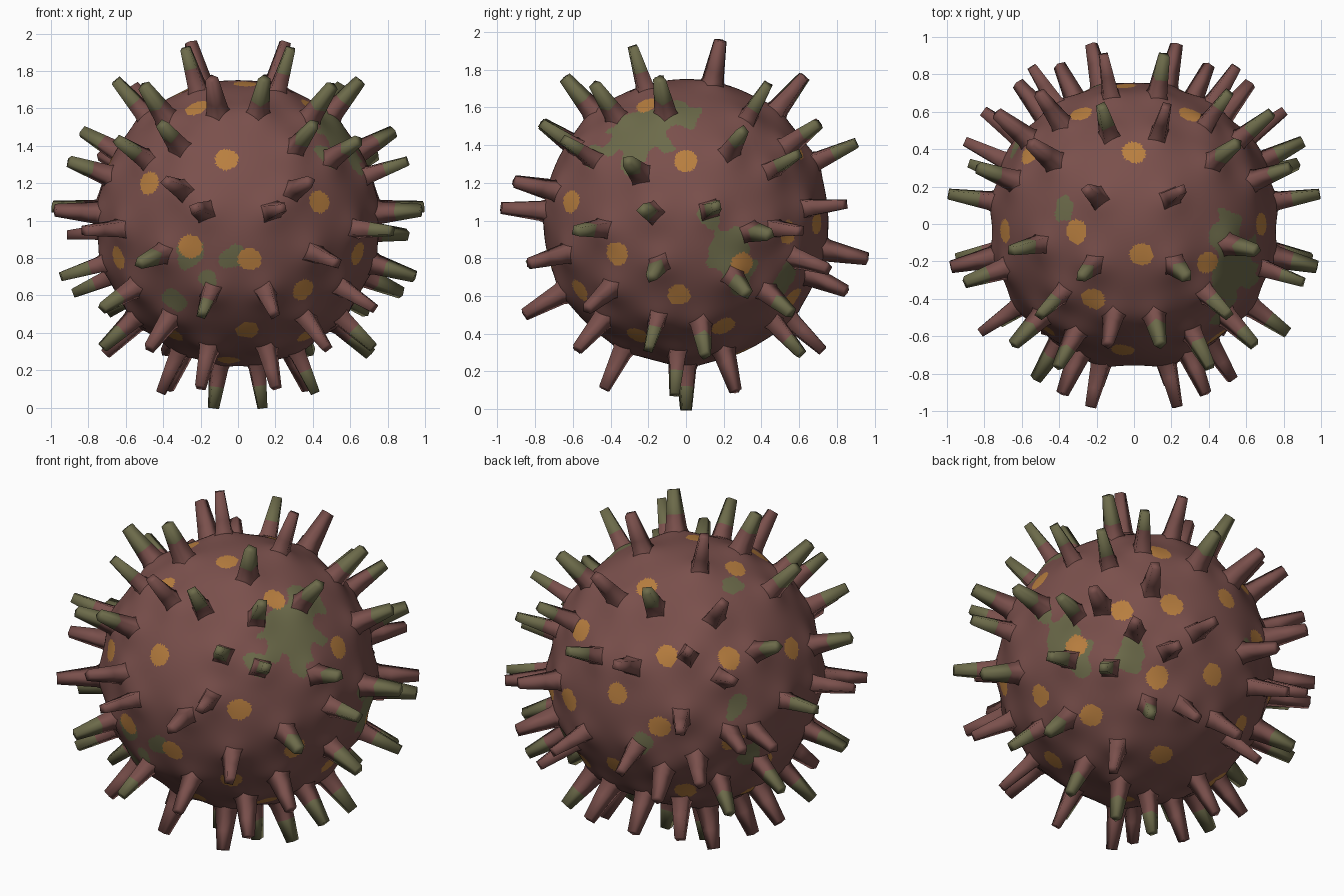
import bpy, bmesh, math, random
from mathutils import Vector, noise, kdtree

if "Cube" in bpy.data.objects:
    bpy.data.objects.remove(bpy.data.objects["Cube"])

random.seed(4)
CENTER = Vector((0, 0, 0.995))


def material(name, rgb):
    m = bpy.data.materials.new(name)
    m.diffuse_color = (*rgb, 1)
    m.use_nodes = True
    m.node_tree.nodes["Principled BSDF"].inputs["Base Color"].default_value = m.diffuse_color
    return m


MATS = [material("dull_red_brown", (0.195, 0.08, 0.072)),
        material("moss_green", (0.15, 0.145, 0.068)),
        material("orange", (0.48, 0.21, 0.05))]

# Spike tip directions on the right half; mirrored to the left
HALF = [
    (.25, .18, .95), (.28, -.28, .92), (.38, -.90, .21), (.23, -.97, .07),
    (.52, -.82, -.22), (.19, -.85, -.49), (.40, -.75, .51), (.14, -.64, .76),
    (.64, -.64, .43), (.82, -.58, -.05), (.98, -.23, .06), (.99, .16, .08),
    (.90, -.31, .32), (.65, -.14, .75), (.50, -.48, .72), (.83, .30, .48),
    (.55, .43, .72), (.17, .62, .76), (.16, .89, .41), (.50, .69, .51),
    (.54, .83, .09), (.23, .97, -.20), (.72, .58, .35), (.40, .85, -.37),
    (.80, .60, -.05), (.90, .44, -.07), (.93, -.18, -.29), (.87, .32, -.38),
    (.47, -.57, -.67), (.73, -.20, -.68), (.70, .10, -.70), (.38, .60, -.69),
    (.15, .72, -.68), (.20, -.43, -.88), (.41, -.06, -.91), (.13, 0, -.99),
    (.37, .26, -.89), (.72, -.52, -.46), (.68, .55, -.48), (.62, .75, -.25),
]
# Which of each mirrored pair has a mossy tip: Right, Left, Both or None
MOSSY = "NBNNLLBR" "BRRBBBBB" "RLRRNNRN" "NRBBNBRR" "NNRBNLBN"
SPIKES, GREEN = [], []
for (x, y, z), code in zip(HALF, MOSSY):
    for s, own in ((1, "R"), (-1, "L")):
        SPIKES.append(Vector((x * s, y, z)).normalized())
        GREEN.append(code in (own, "B"))

# Orange dot directions
DOTS = [
    (-.06, -.67, .33), (-.22, -.40, .61), (-.47, -.55, .20), (-.25, -.69, -.13),
    (.06, -.71, -.20), (.43, -.60, .10), (.05, -.48, -.58), (-.63, -.35, -.19),
    (-.35, -.30, -.60), (.63, -.36, -.17), (.37, -.25, -.60), (.35, -.57, -.37),
    (0, .38, .65), (-.28, .58, .38), (.30, .58, .38), (-.31, -.04, .69),
    (.04, -.16, .74), (.38, -.20, .60), (-.55, .37, .36), (-.69, -.04, .30),
    (.70, 0, .33), (.68, .30, -.23), (.65, -.04, -.39), (.48, .20, -.56),
    (.55, .55, -.06), (.30, .68, 0), (-.05, .73, .15), (-.30, .68, 0),
    (-.60, .42, -.10), (-.65, .20, -.30), (0, .68, -.33), (.30, .55, -.40),
    (-.35, .50, -.45), (.05, .30, -.70), (-.05, -.15, -.73), (-.50, .10, -.55),
]

# Moss patches: direction and angular radius
MOSS = [
    (.54, -.24, .45, .22), (.50, -.06, .60, .15), (.71, .21, -.17, .16),
    (.74, .13, .02, .08), (.68, .27, -.30, .14), (-.35, -.55, -.42, .09),
    (-.03, -.74, -.20, .09), (-.25, -.70, -.18, .09), (-.17, -.68, -.30, .07),
    (-.38, .06, .66, .09), (.50, .56, -.35, .12), (-.60, .40, .10, .08),
    (-.62, .30, -.20, .08), (-.2, .7, -.12, .08), (.52, -.55, .38, .08),
]


def tree(points):
    t = kdtree.KDTree(len(points))
    for i, p in enumerate(points):
        t.insert(p, i)
    t.balance()
    return t


spike_tree = tree(SPIKES)
dot_tree = tree([Vector(d).normalized() for d in DOTS])
moss = [(Vector(m[:3]).normalized(), m[3]) for m in MOSS]


def finish(bm, name):
    me = bpy.data.meshes.new(name)
    bm.to_mesh(me)
    bm.free()
    for m in MATS:
        me.materials.append(m)
    ob = bpy.data.objects.new(name, me)
    ob.location = CENTER
    bpy.context.collection.objects.link(ob)
    return ob


# Body: a ball that swells gently towards the root of every spike
bm = bmesh.new()
bmesh.ops.create_icosphere(bm, subdivisions=7, radius=1)
for f in bm.faces:
    c = f.calc_center_median().normalized()
    wobble = noise.noise(c * 9)
    if dot_tree.find(c)[2] < 0.083 + 0.012 * wobble:
        f.material_index = 2
    elif any((c - d).length < r * (1 + 0.7 * wobble) for d, r in moss):
        f.material_index = 1
    f.smooth = True
for v in bm.verts:
    n = v.co.normalized()
    swell = sum(math.exp(-(d / 0.13) ** 2) for _, _, d in spike_tree.find_n(n, 3))
    v.co = n * (0.755 + 0.025 * min(swell, 1.2))
finish(bm, "ball_body")

# Spikes: four-sided tapering horns with narrow blunt tips, some tipped with moss
bm = bmesh.new()
for d, mossy in zip(SPIKES, GREEN):
    side = d.orthogonal().normalized()
    other = d.cross(side)
    turn = random.uniform(0, math.pi / 2)
    cut = random.uniform(0.84, 0.91)
    rings = []
    for r in (0.70, 0.79, cut, 1.008):
        w = 0.10 if r == 0.70 else 0.062 - 0.026 * (r - 0.79) / 0.218
        ring = []
        for k in range(4):
            a = turn + k * math.pi / 2
            ring.append(bm.verts.new(d * r + side * math.cos(a) * w
                                     + other * math.sin(a) * w * 0.9))
        rings.append(ring)
    for j in range(3):
        for k in range(4):
            f = bm.faces.new((rings[j][k], rings[j][(k + 1) % 4],
                              rings[j + 1][(k + 1) % 4], rings[j + 1][k]))
            f.material_index = 1 if mossy and j == 2 else 0
            f.smooth = True
    f = bm.faces.new(rings[3])
    f.material_index = 1 if mossy else 0
    f.smooth = True
bmesh.ops.recalc_face_normals(bm, faces=bm.faces)
finish(bm, "spikes")
